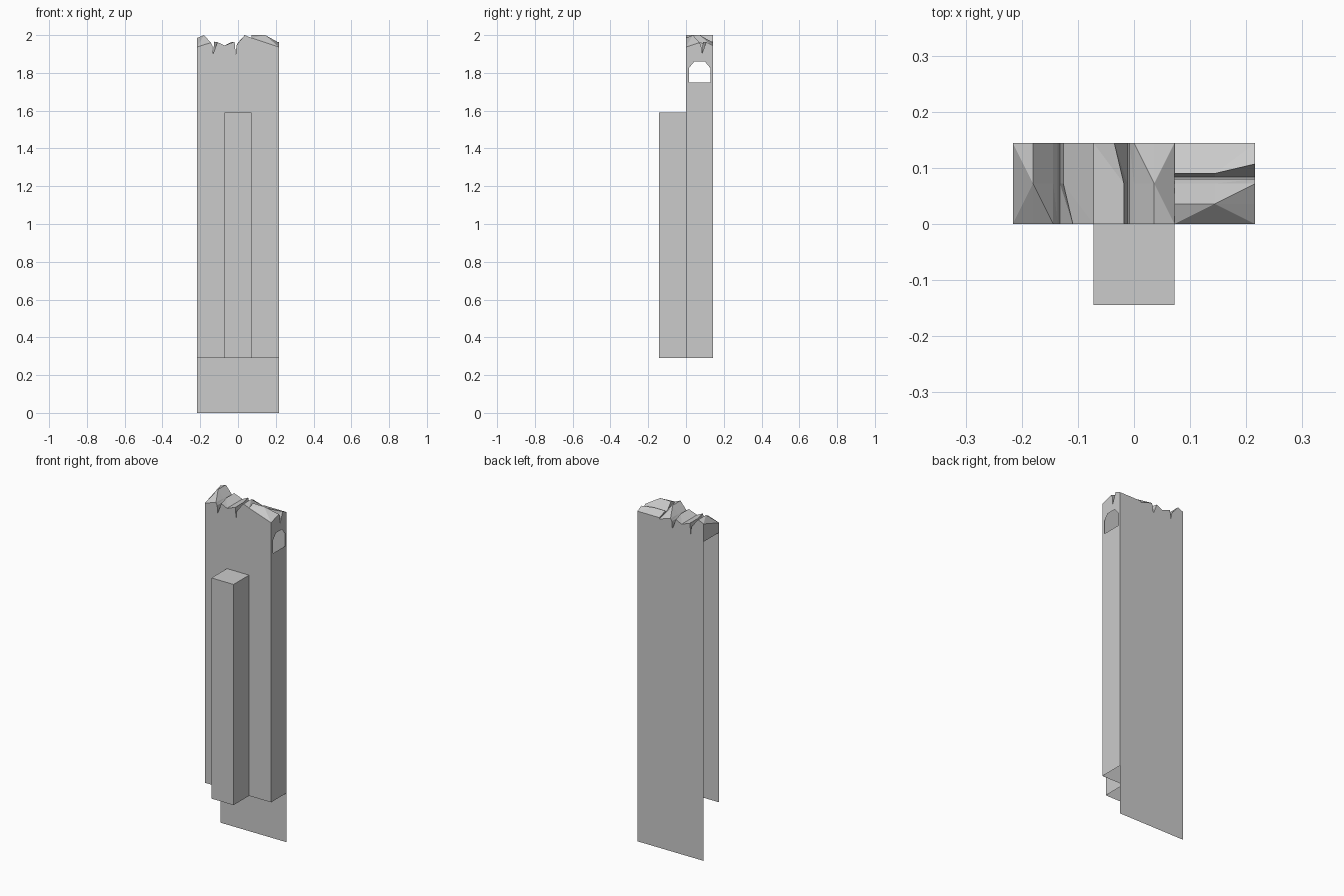
import bpy, bmesh

if "Cube" in bpy.data.objects:
    bpy.data.objects.remove(bpy.data.objects["Cube"])

W, T = 0.216, 0.144          # half width of the wall, tile size / wall depth
BASE, TOP = 0.29, 1.88       # open lower rim, start of the broken crown


def finish(name, bm):
    bmesh.ops.remove_doubles(bm, verts=bm.verts, dist=1e-5)
    me = bpy.data.meshes.new(name)
    bm.to_mesh(me)
    bm.free()
    ob = bpy.data.objects.new(name, me)
    bpy.context.collection.objects.link(ob)
    return ob


def face(bm, pts):
    return bm.faces.new([bm.verts.new(p) for p in pts])


# Front and back sheets (the left side and the underside are open)
bm = bmesh.new()
face(bm, [(-W, 0, BASE), (W, 0, BASE), (W, 0, TOP), (-W, 0, TOP)])
finish("front_wall", bm)
bm = bmesh.new()
face(bm, [(W, T, 0), (-W, T, 0), (-W, T, TOP), (W, T, TOP)])
finish("back_wall", bm)

# Right wall with a small arched window
bm = bmesh.new()
outer = [(0, BASE), (T, BASE), (T, TOP), (0, TOP)]
window = [(0.015, 1.75), (0.129, 1.75), (0.129, 1.825), (0.1, 1.86),
          (0.044, 1.86), (0.015, 1.825)]
edges = []
for loop in (outer, window):
    vs = [bm.verts.new((W, y, z)) for y, z in loop]
    edges += [bm.edges.new((vs[i - 1], vs[i])) for i in range(len(vs))]
bmesh.ops.triangle_fill(bm, edges=edges, use_beauty=True, normal=(1, 0, 0))
bmesh.ops.dissolve_limit(bm, angle_limit=0.01, verts=bm.verts, edges=bm.edges)
finish("right_wall", bm)

# Front pilaster, open at the back and underside
bm = bmesh.new()
h = T / 2
ring = [(-h, 0), (-h, -T), (h, -T), (h, 0)]
for (x0, y0), (x1, y1) in zip(ring, ring[1:]):
    face(bm, [(x0, y0, BASE), (x1, y1, BASE), (x1, y1, 1.59), (x0, y0, 1.59)])
face(bm, [(x, y, 1.59) for x, y in ring])
finish("pilaster", bm)

# Broken crown tile: profiles (u, z) at the split end, middle and ridge end
SPLIT = [(0, 1.937), (0.036, 1.949), (0.072, 1.96), (0.08, 1.945),
         (0.084, 1.90), (0.107, 1.963), (T, 1.945)]
MIDDLE = [(0, 1.961), (0.036, 2.0), (0.072, 1.957), (0.08, 1.945),
          (0.084, 1.90), (0.09, 1.965), (T, 1.945)]
RIDGE = [(0, 1.985)] + MIDDLE[1:]


def crown(name, place, skirts):
    """place maps (u, v) to (x, y); skirts names the edges with side walls."""
    bm = bmesh.new()
    rows = [[(*place(u, v), z) for u, z in prof]
            for prof, v in ((SPLIT, 0), (MIDDLE, T / 2), (RIDGE, T))]
    for a, b in zip(rows, rows[1:]):
        for i in range(6):
            p, q, r, s = a[i], a[i + 1], b[i + 1], b[i]
            # creases fan out from the apex at the middle of the ridge
            if (i == 0) == (a is rows[0]):
                tris = ((p, q, r), (p, r, s))
            else:
                tris = ((p, q, s), (q, r, s))
            for t in tris:
                face(bm, t)
    bmesh.ops.recalc_face_normals(bm, faces=bm.faces)
    for f in bm.faces:
        if f.normal.z < 0:
            f.normal_flip()
    sides = {"split": rows[0], "ridge": rows[2],
             "u0": [r[0] for r in rows], "u1": [r[-1] for r in rows]}
    for k in skirts:
        for a, b in zip(sides[k], sides[k][1:]):
            face(bm, [(*a[:2], TOP), (*b[:2], TOP), b, a])
    finish(name, bm)


# The same tile turned three ways
crown("left_crown", lambda u, v: (-W + u, v), ("split", "ridge", "u0"))
crown("middle_crown", lambda u, v: (T / 2 - u, T - v), ("split", "ridge", "u0"))
crown("right_crown", lambda u, v: (W - v, u), ("split", "ridge", "u0", "u1"))
